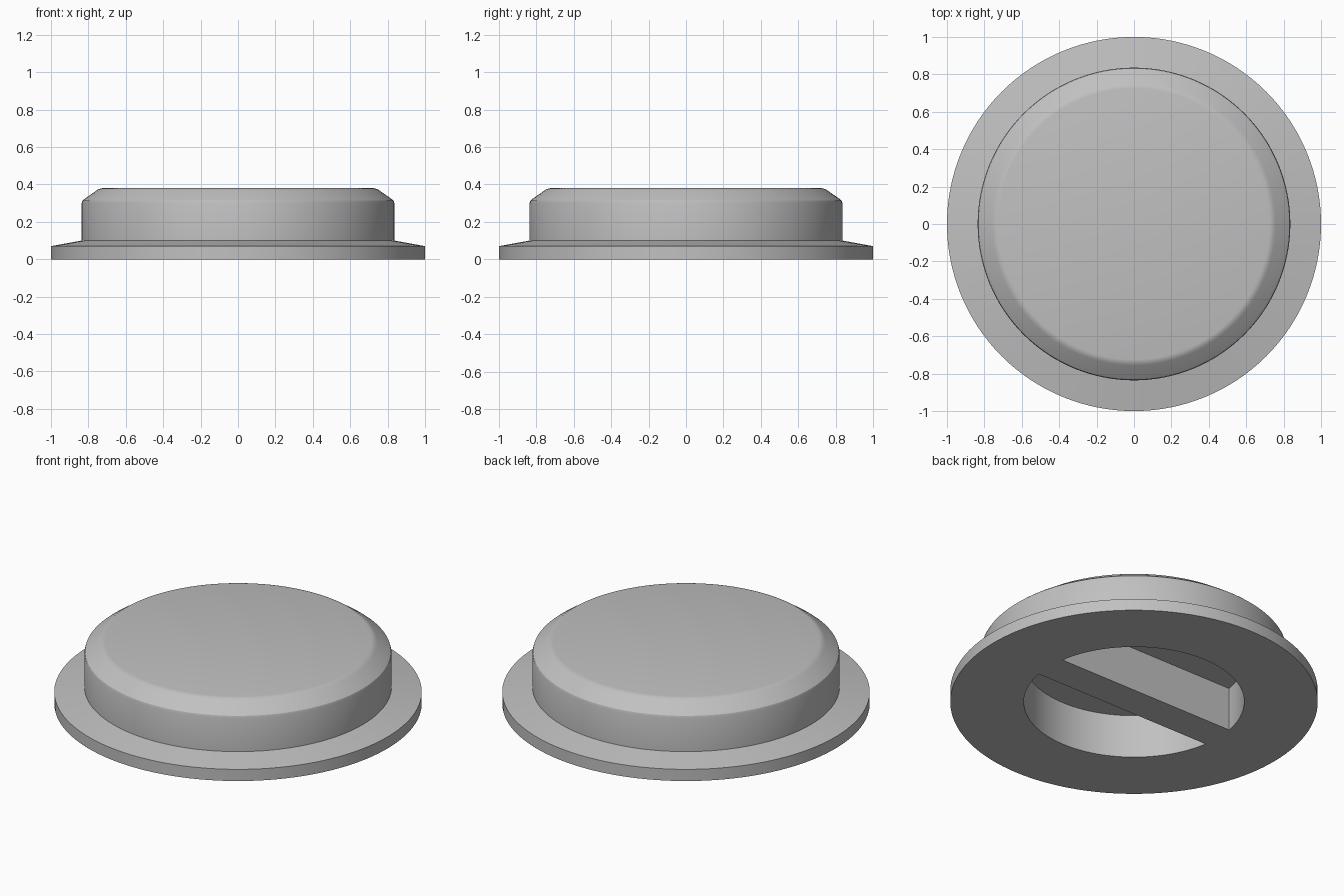
import bpy
import bmesh
import math

if "Cube" in bpy.data.objects:
    bpy.data.objects.remove(bpy.data.objects["Cube"])

SEGMENTS = 128
HOLE_RADIUS = 0.6
POCKET_DEPTH = 0.26
BAR_HALF_WIDTH = 0.1

grey = bpy.data.materials.new("plain grey")
grey.diffuse_color = (0.53, 0.53, 0.53, 1.0)
grey.use_nodes = True
grey.node_tree.nodes["Principled BSDF"].inputs["Base Color"].default_value = grey.diffuse_color


def make_object(name, bm):
    bmesh.ops.recalc_face_normals(bm, faces=bm.faces[:])
    mesh = bpy.data.meshes.new(name)
    bm.to_mesh(mesh)
    bm.free()
    mesh.materials.append(grey)
    obj = bpy.data.objects.new(name, mesh)
    bpy.context.collection.objects.link(obj)
    return obj


def lathe(name, profile):
    """Stack of rings joined by quads, capped at both ends."""
    bm = bmesh.new()
    rings = []
    for r, z in profile:
        rings.append([bm.verts.new((r * math.cos(2 * math.pi * i / SEGMENTS),
                                    r * math.sin(2 * math.pi * i / SEGMENTS), z))
                      for i in range(SEGMENTS)])
    for low, high in zip(rings, rings[1:]):
        for i in range(SEGMENTS):
            j = (i + 1) % SEGMENTS
            bm.faces.new((low[i], low[j], high[j], high[i]))
    bm.faces.new(rings[0][::-1])
    bm.faces.new(rings[-1])
    return make_object(name, bm)


def pocket_cutter(name, side):
    """Half-round block on one side of the grip bar."""
    start = math.asin(BAR_HALF_WIDTH / HOLE_RADIUS)
    steps = 56
    bm = bmesh.new()
    outline = []
    for i in range(steps + 1):
        a = start + (math.pi - 2 * start) * i / steps
        outline.append(bm.verts.new((HOLE_RADIUS * math.cos(a),
                                     side * HOLE_RADIUS * math.sin(a), -0.1)))
    face = bm.faces.new(outline)
    top = bmesh.ops.extrude_face_region(bm, geom=[face])["geom"]
    bmesh.ops.translate(bm, vec=(0, 0, POCKET_DEPTH + 0.1),
                        verts=[v for v in top if isinstance(v, bmesh.types.BMVert)])
    obj = make_object(name, bm)
    obj.hide_render = True
    obj.hide_set(True)
    return obj


# Flanged cap with sloped rim and softened chamfer on the top edge
cap = lathe("flanged_cap", [
    (1.0, 0.0), (1.0, 0.07), (0.836, 0.10), (0.836, 0.30),
    (0.832, 0.313), (0.82, 0.323), (0.757, 0.367), (0.747, 0.374), (0.735, 0.378),
    (0.725, 0.38)])

# Two underside pockets leave a grip bar between them, flush with the bottom
for label, side in (("back", 1), ("front", -1)):
    cutter = pocket_cutter(label + "_pocket_cutter", side)
    cut = cap.modifiers.new(label + " pocket", 'BOOLEAN')
    cut.operation = 'DIFFERENCE'
    cut.solver = 'EXACT'
    cut.object = cutter

# Apply the cuts, then smooth the round walls while keeping corners sharp
bpy.context.view_layer.objects.active = cap
cap.select_set(True)
for modifier in list(cap.modifiers):
    bpy.ops.object.modifier_apply(modifier=modifier.name)
bpy.ops.object.shade_smooth_by_angle(angle=math.radians(30))

# Remove the helpers
for obj in [o for o in bpy.data.objects if o.name.endswith("_cutter")]:
    bpy.data.objects.remove(obj)
